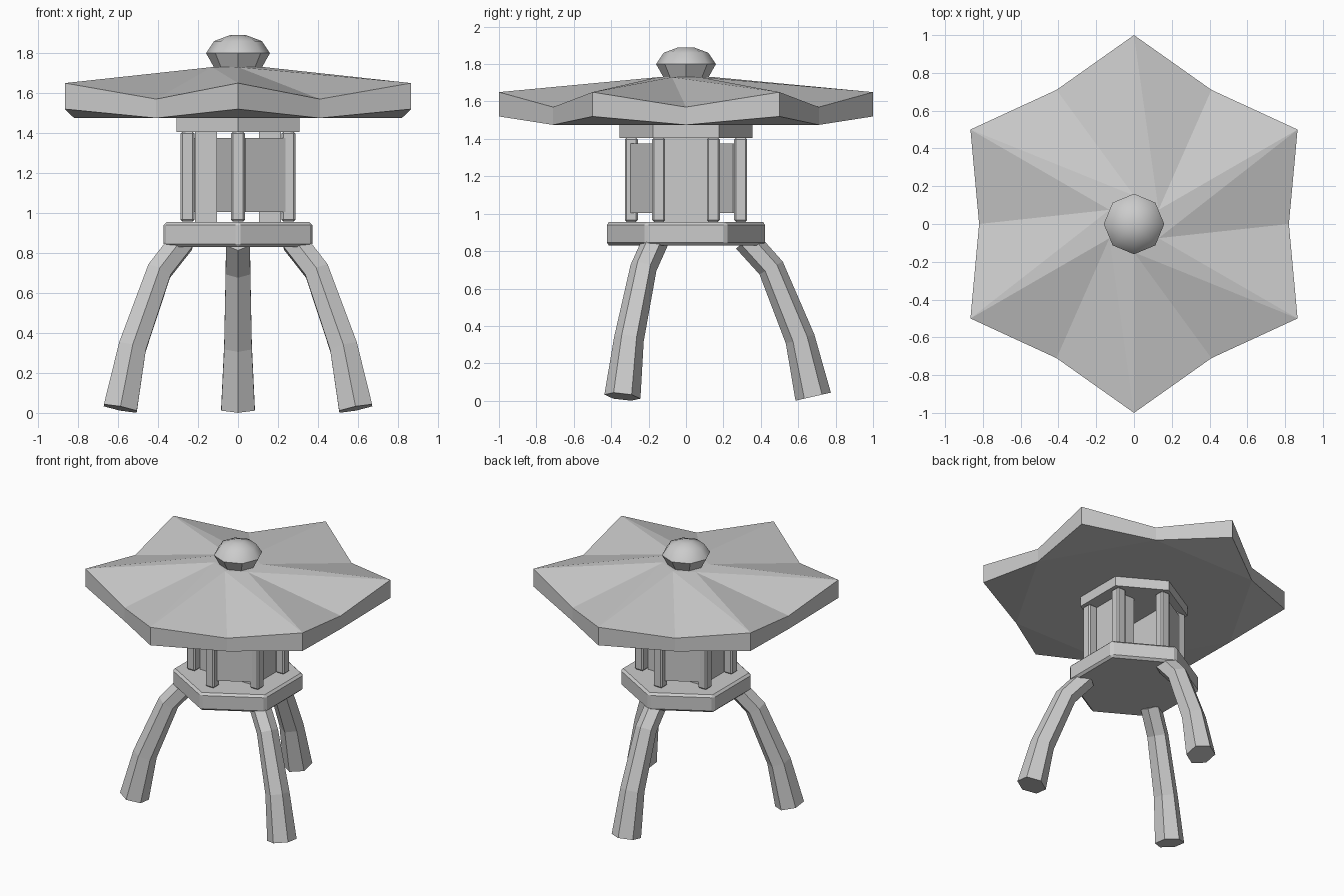
import bpy, bmesh
from math import sin, cos, radians, pi
from mathutils import Vector

if "Cube" in bpy.data.objects:
    bpy.data.objects.remove(bpy.data.objects["Cube"])


def polar(r, deg, z):
    a = radians(deg)
    return Vector((r * cos(a), r * sin(a), z))


def make(name, bm, bevel=0):
    bmesh.ops.recalc_face_normals(bm, faces=bm.faces)
    me = bpy.data.meshes.new(name)
    bm.to_mesh(me)
    bm.free()
    ob = bpy.data.objects.new(name, me)
    bpy.context.collection.objects.link(ob)
    if bevel:
        m = ob.modifiers.new("Bevel", 'BEVEL')
        m.width = bevel
        m.segments = 1
    return ob


def loft(name, rings, bevel=0):
    """Skin a stack of equal-sized rings of points and cap both ends."""
    bm = bmesh.new()
    vs = [[bm.verts.new(p) for p in ring] for ring in rings]
    n = len(vs[0])
    for a, b in zip(vs, vs[1:]):
        for i in range(n):
            j = (i + 1) % n
            bm.faces.new((a[i], a[j], b[j], b[i]))
    bm.faces.new(vs[0])
    bm.faces.new(vs[-1])
    return make(name, bm, bevel)


def prism(name, sides, profile, bevel=0, start=90):
    return loft(name, [[polar(r, start + i * 360 / sides, z) for i in range(sides)]
                       for r, z in profile], bevel)


def box(name, size, loc, rot=0, bevel=0):
    bm = bmesh.new()
    bmesh.ops.create_cube(bm, size=1)
    bmesh.ops.scale(bm, vec=size, verts=bm.verts)
    ob = make(name, bm, bevel)
    ob.location = loc
    ob.rotation_euler.z = radians(rot)
    return ob


# Curved hexagonal legs, path given as (radius, height, section radius)
path = [(.68, .022, .097), (.61, .33, .08), (.455, .71, .071), (.32, .86, .07)]
for k, ang in enumerate((90, 210, 330)):
    rings = []
    for i, (r, z, s) in enumerate(path):
        p, q = path[max(i - 1, 0)], path[min(i + 1, 3)]
        t = Vector((q[0] - p[0], q[1] - p[1])).normalized()
        side = polar(1, ang + 90, 0)
        ring = []
        for j in range(6):
            u, v = s * cos(j * pi / 3), s * sin(j * pi / 3)
            ring.append(polar(r + u * t.y, ang, z - u * t.x) + side * v)
        rings.append(ring)
    loft(f"leg_{k + 1}", rings)

# Platform and cap plate
prism("platform", 6, [(.43, .83), (.43, .955)], bevel=.015)
prism("cap_plate", 6, [(.355, 1.405), (.355, 1.48)])

# Corner posts
for i in range(6):
    box(f"post_{i + 1}", (.07, .07, .45), polar(.292, 30 + 60 * i, 1.182), bevel=.01)

# Thick side walls and thin screen panels, leaving two openings
for n, s in (("right", 1), ("left", -1)):
    box(f"{n}_wall", (.11, .25, .46), (s * .16, 0, 1.182))
for n, a in (("front", -60), ("back", 120)):
    box(f"{n}_screen", (.05, .23, .37), polar(.25, a, 1.19), rot=a)

# Star-edged roof: raised corners, lower mid points, slanted valleys
bm = bmesh.new()
V = lambda r, a, z: bm.verts.new(polar(r, a, z))
corner_t = [V(1, 30 + 60 * i, 1.65) for i in range(6)]
corner_b = [V(1, 30 + 60 * i, 1.52) for i in range(6)]
mid_t = [V(.82, 60 * i, 1.57) for i in range(6)]
mid_b = [V(.82, 60 * i, 1.475) for i in range(6)]
inner = [V(.15, 30 + 60 * i, 1.73) for i in range(6)]
for i in range(6):
    h = i - 1
    bm.faces.new((mid_t[i], corner_t[i], inner[h]))
    bm.faces.new((corner_t[i], inner[i], inner[h]))
    bm.faces.new((corner_t[h], mid_t[i], inner[h]))
    bm.faces.new((mid_b[i], corner_b[i], corner_t[i], mid_t[i]))
    bm.faces.new((corner_b[h], mid_b[i], mid_t[i], corner_t[h]))
    bm.faces.new((mid_b[h], mid_b[i], corner_b[h]))
bm.faces.new(inner)
bm.faces.new(mid_b)
make("roof", bm)

# Finial: flared cup with a smooth faceted dome
prism("finial_cup", 8, [(.115, 1.72), (.16, 1.80)])
dome = prism("finial_dome", 8, [(.16, 1.80), (.12, 1.86), (.04, 1.89)])
bpy.context.view_layer.objects.active = dome
dome.select_set(True)
bpy.ops.object.shade_smooth_by_angle(angle=radians(60))
